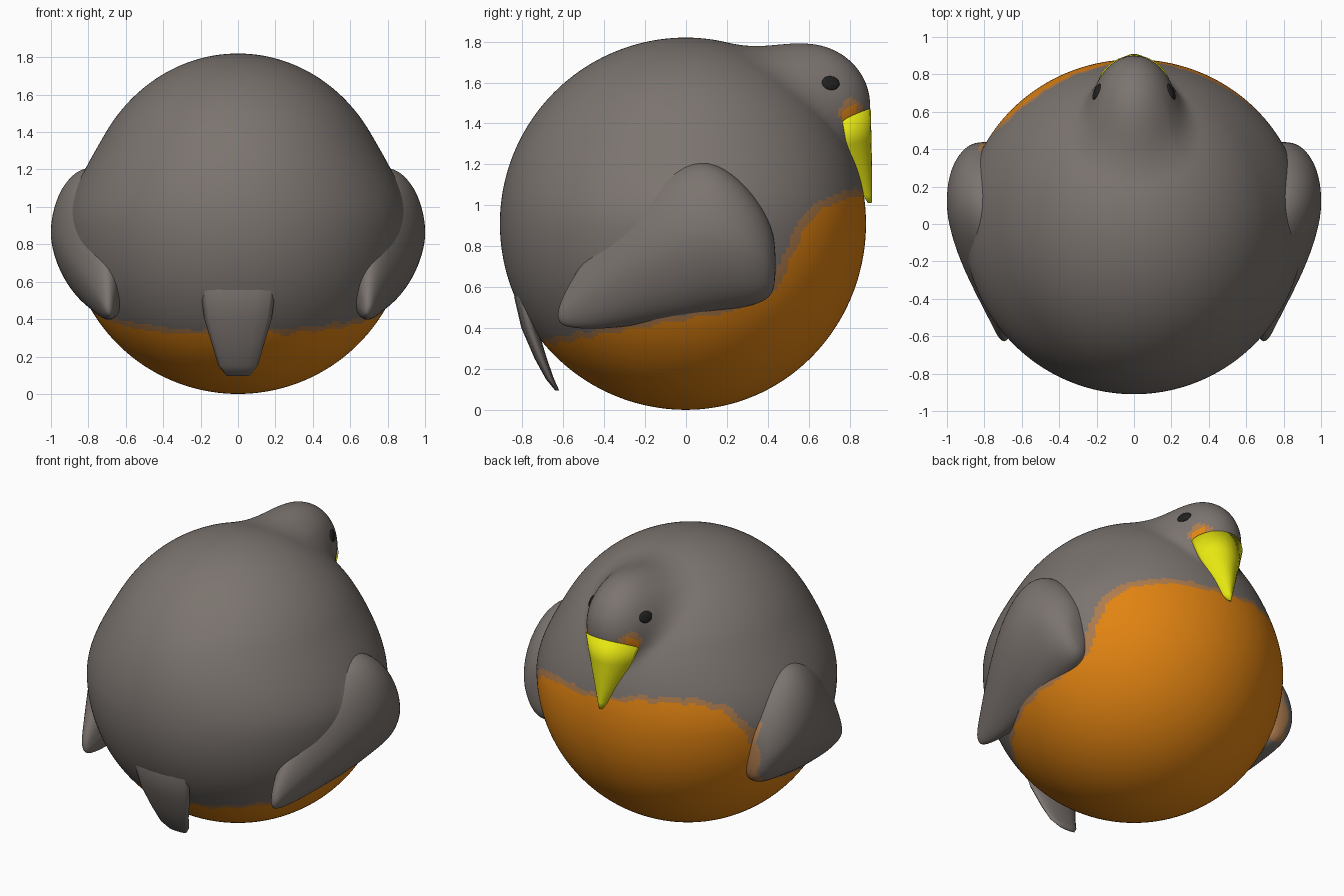
import bpy, bmesh, math
from mathutils import Vector

if "Cube" in bpy.data.objects:
    bpy.data.objects.remove(bpy.data.objects["Cube"])

CENTRE = Vector((0, 0, 0.91))


def material(name, rgb):
    m = bpy.data.materials.new(name)
    m.diffuse_color = (*rgb, 1)
    m.use_nodes = True
    m.node_tree.nodes["Principled BSDF"].inputs["Base Color"].default_value = m.diffuse_color
    return m


GREY = material("grey plumage", (0.2, 0.175, 0.16))
ORANGE = material("orange breast", (0.76, 0.23, 0.006))
TAN = material("tan fringe", (0.42, 0.2, 0.075))
YELLOW = material("yellow beak", (0.8, 0.8, 0.006))
BLACK = material("dark eye", (0.015, 0.015, 0.015))


def make_object(name, bm, mats, smooth=True):
    bmesh.ops.recalc_face_normals(bm, faces=bm.faces)
    for f in bm.faces:
        f.smooth = smooth
    me = bpy.data.meshes.new(name)
    bm.to_mesh(me)
    bm.free()
    for m in mats:
        me.materials.append(m)
    ob = bpy.data.objects.new(name, me)
    bpy.context.collection.objects.link(ob)
    return ob


def loft(rings):
    """Closed skin through rings of equal point count, capped at both ends."""
    bm = bmesh.new()
    rows = [[bm.verts.new(p) for p in r] for r in rings]
    n = len(rows[0])
    for a, b in zip(rows, rows[1:]):
        for i in range(n):
            j = (i + 1) % n
            bm.faces.new((a[i], a[j], b[j], b[i]))
    bm.faces.new(rows[0])
    bm.faces.new(rows[-1])
    return bm


def clamp(t):
    return max(0.0, min(1.0, t))


def interp(table, t):
    if t <= table[0][0]:
        return table[0][1]
    for (a, va), (b, vb) in zip(table, table[1:]):
        if t <= b:
            return va + (vb - va) * (t - a) / (b - a)
    return table[-1][1]


# Body, head and wing roots: smooth union of a ball and eggs, found along rays
def egg(x, y, z, a, b, c):
    k0 = math.sqrt((x / a) ** 2 + (y / b) ** 2 + (z / c) ** 2)
    k1 = math.sqrt((x / a / a) ** 2 + (y / b / b) ** 2 + (z / c / c) ** 2)
    return k0 * (k0 - 1) / max(k1, 1e-6)


def blend(p, q, k):
    h = max(k - abs(p - q), 0) / k
    return min(p, q) - h * h * k / 4


def field(p):
    x, y, z = p
    t = clamp((z - 0.9) / 0.5)
    sx = 1 - 0.08 * t * t * (3 - 2 * t)
    sy = 0.967 if y > 0 else 1.0
    d = math.sqrt((x / sx) ** 2 + (y / sy) ** 2 + (z - 0.91) ** 2) - 0.91
    if y < 0.6:
        d = blend(d, egg(abs(x) - 0.73, y - 0.04, z - 0.86, 0.2, 0.24, 0.26), 0.09)
    if y > -0.1 and z > 0.9:
        k = 0.06 + 0.12 * clamp((z - 1.4) / 0.3)
        d = blend(d, egg(x, y - 0.58, z - 1.49, 0.235, 0.32, 0.3), k)
    return d


def surface(direction):
    d = direction.normalized()
    lo, hi = 0.7, 1.4
    for _ in range(15):
        mid = (lo + hi) / 2
        if field(CENTRE + d * mid) < 0:
            lo = mid
        else:
            hi = mid
    return CENTRE + d * lo


# Upper edge of the breast colour as height against y
EDGE = [(-0.9, 0.34), (-0.65, 0.32), (-0.3, 0.39), (0.25, 0.49), (0.42, 0.57),
        (0.49, 0.68), (0.57, 0.86), (0.66, 0.98), (0.88, 1.06)]


def plumage(c):
    corner = (Vector((abs(c.x), c.y, c.z)) - Vector((0.155, 0.81, 1.445))).length
    if corner < 0.045:
        return 1
    if corner < 0.075:
        return 2
    left = clamp(-c.x / 0.5) * clamp((c.y - 0.1) / 0.3)
    y = c.y + 0.07 * left + 0.005 * math.sin(37 * c.z)
    lift = 0.08 * left + 0.008 * math.sin(23 * c.x + 31 * c.y)
    if c.z < interp(EDGE, y) + lift:
        return 1
    return 2 if c.z < interp(EDGE, y + 0.035) + lift + 0.025 else 0


bm = bmesh.new()
bmesh.ops.create_uvsphere(bm, u_segments=260, v_segments=170, radius=1)
for v in bm.verts:
    v.co = surface(v.co)
for f in bm.faces:
    f.material_index = plumage(f.calc_center_median())
make_object("body", bm, [GREY, ORANGE, TAN])

# Wings: (y, centre x, half thickness, low z, high z)
WING = [(0.44, 0.80, 0.05, 0.60, 0.82), (0.40, 0.80, 0.12, 0.53, 0.95),
        (0.30, 0.80, 0.185, 0.50, 1.10), (0.15, 0.79, 0.222, 0.47, 1.22),
        (0.0, 0.78, 0.22, 0.44, 1.22), (-0.2, 0.75, 0.185, 0.415, 1.1),
        (-0.4, 0.72, 0.115, 0.39, 0.88), (-0.55, 0.70, 0.055, 0.395, 0.66),
        (-0.63, 0.695, 0.02, 0.42, 0.50)]
for side, name in ((1, "right_wing"), (-1, "left_wing")):
    rings = []
    for y, xc, rx, lo, hi in WING:
        ring = []
        for i in range(20):
            a = math.tau * i / 20
            x = xc + rx * math.cos(a) - 0.25 * rx * max(0, -math.sin(a))
            z = (lo + hi) / 2 + (hi - lo) / 2 * math.sin(a)
            ring.append((side * x, y, z))
        rings.append(ring)
    bm = loft(rings)
    for f in bm.faces:
        c = f.calc_center_median()
        f.material_index = 1 if side < 0 and c.y > 0.41 and c.x > -0.82 else 0
    wing = make_object(name, bm, [GREY, TAN])
    sub = wing.modifiers.new("smooth", "SUBSURF")
    sub.levels = sub.render_levels = 2

# Tail: (z, centre y, half thickness, half width)
TAIL = [(0.64, -0.79, 0.03, 0.21), (0.55, -0.80, 0.04, 0.2), (0.4, -0.765, 0.04, 0.18),
        (0.25, -0.71, 0.03, 0.135), (0.15, -0.665, 0.02, 0.105), (0.095, -0.63, 0.01, 0.06)]
rings = [[(w * math.cos(math.tau * i / 12), y + t * math.sin(math.tau * i / 12), z)
          for i in range(12)] for z, y, t, w in TAIL]
make_object("tail", loft(rings), [GREY])

# Beak: (front z, corner z, half width, back y, front y)
BEAK = [(1.475, 1.41, 0.19, 0.765, 0.903), (1.32, 1.29, 0.145, 0.785, 0.907),
        (1.16, 1.15, 0.08, 0.83, 0.91), (1.05, 1.05, 0.034, 0.865, 0.91),
        (1.01, 1.01, 0.012, 0.89, 0.908)]
rings = []
for zf, zb, w, yb, yf in BEAK:
    rings.append([(w * math.cos(math.pi * i / 14),
                   yb + (yf - yb) * abs(math.sin(math.pi * i / 14)) ** 1.35,
                   zb + (zf - zb) * math.sin(math.pi * i / 14)) for i in range(15)])
make_object("beak", loft(rings), [YELLOW])

# Eyes: thin domes laid on the head
for side, name in ((1, "right_eye"), (-1, "left_eye")):
    bm = bmesh.new()
    bmesh.ops.create_uvsphere(bm, u_segments=20, v_segments=10, radius=1)
    for v in bm.verts:
        v.co = Vector((v.co.x * 0.046, v.co.y * 0.036, v.co.z * 0.012))
    eye = make_object(name, bm, [BLACK])
    eye.location = surface(Vector((side * 0.2, 0.71, 0.69)))
    p, e = eye.location, 0.002
    normal = Vector([field(p + a) - field(p - a) for a in
                     (Vector((e, 0, 0)), Vector((0, e, 0)), Vector((0, 0, e)))])
    eye.rotation_euler = normal.to_track_quat('Z', 'Y').to_euler()
